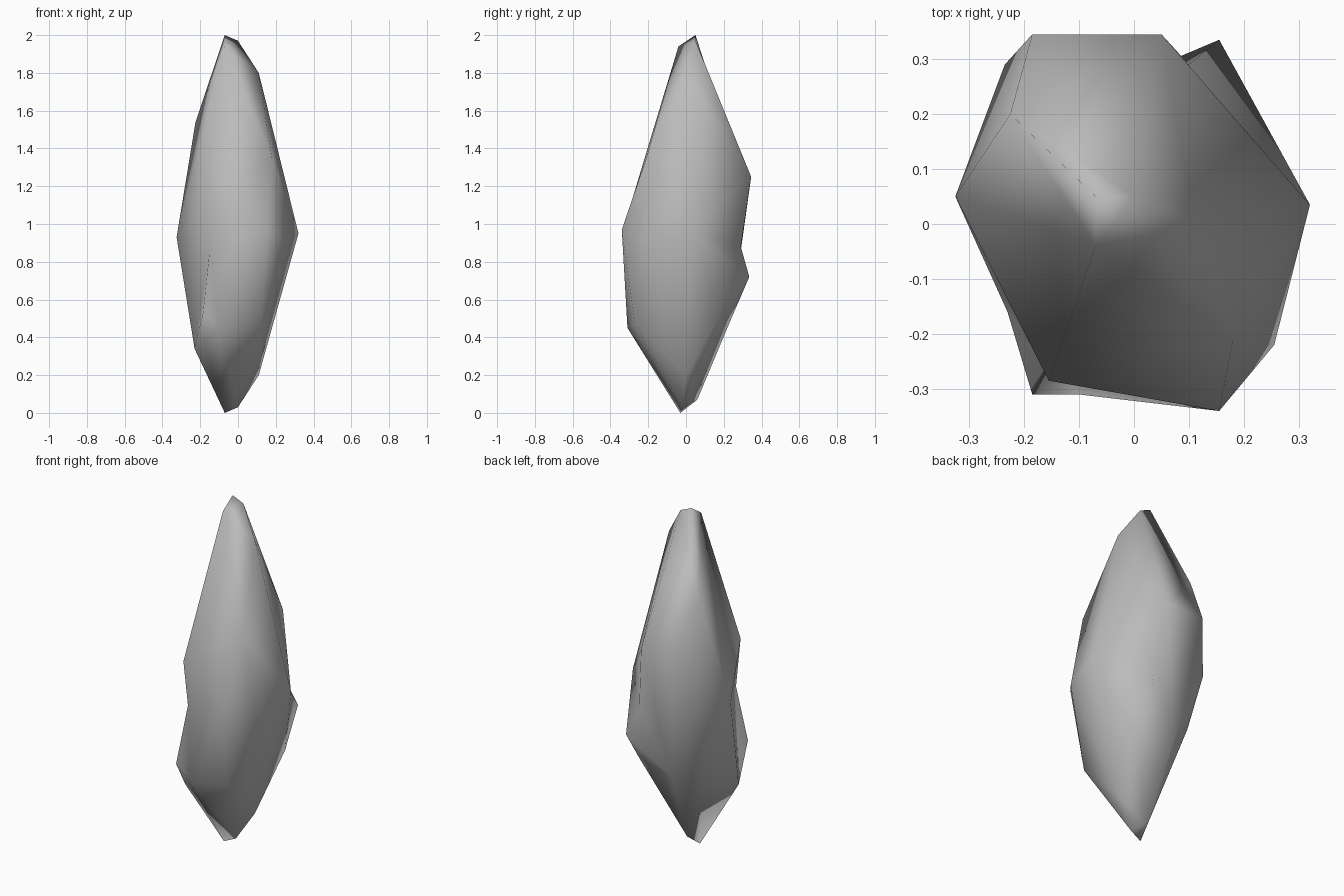
import bpy
import bmesh
from mathutils import Vector

cube = bpy.data.objects.get("Cube")
if cube:
    bpy.data.objects.remove(cube, do_unlink=True)

stone = bpy.data.materials.new("stone_grey")
stone.use_nodes = True
color = (0.5, 0.5, 0.5, 1)
stone.diffuse_color = color
stone.node_tree.nodes["Principled BSDF"].inputs["Base Color"].default_value = color

# Corners of the crystal-like rock, from the tip down to the foot
tip = [(-.07, .05, 2), (-.07, -.04, 1.94), (0, .05, 1.97), (.11, 0, 1.8)]
shoulder = [(-.225, .2, 1.54), (.18, -.21, 1.35), (-.185, .345, 1.25),
            (.05, .345, 1.25), (-.155, -.285, 1.13)]
waist = [(-.325, .05, .93), (.32, .035, .95), (.155, -.34, .97),
         (.255, -.22, .92), (-.235, .29, .93), (.1, .29, .88), (-.15, -.25, .86)]
hip = [(.155, .335, .72), (-.22, .18, .65), (.18, .18, .52),
       (-.185, -.31, .53), (-.1, -.31, .45), (.12, -.27, .47), (-.07, .24, .5)]
foot = [(-.23, -.16, .34), (.11, 0, .2), (-.05, .06, .07),
        (-.07, -.03, 0), (0, -.02, .03)]

# Join the corners by wrapping them round a ball, then pull them into place
centre = Vector((0, 0, 1))
squash = Vector((3, 3, 1))
bm = bmesh.new()
place = bm.verts.layers.float_vector.new("place")
for corner in tip + shoulder + waist + hip + foot:
    direction = ((Vector(corner) - centre) * squash).normalized()
    vert = bm.verts.new(direction)
    vert[place] = Vector(corner)
bmesh.ops.convex_hull(bm, input=bm.verts[:])
for vert in bm.verts:
    vert.co = vert[place]
bm.verts.layers.float_vector.remove(place)
bmesh.ops.recalc_face_normals(bm, faces=bm.faces[:])
for face in bm.faces:
    face.smooth = True

mesh = bpy.data.meshes.new("rock")
bm.to_mesh(mesh)
bm.free()
mesh.materials.append(stone)
rock = bpy.data.objects.new("rock", mesh)
bpy.context.collection.objects.link(rock)
